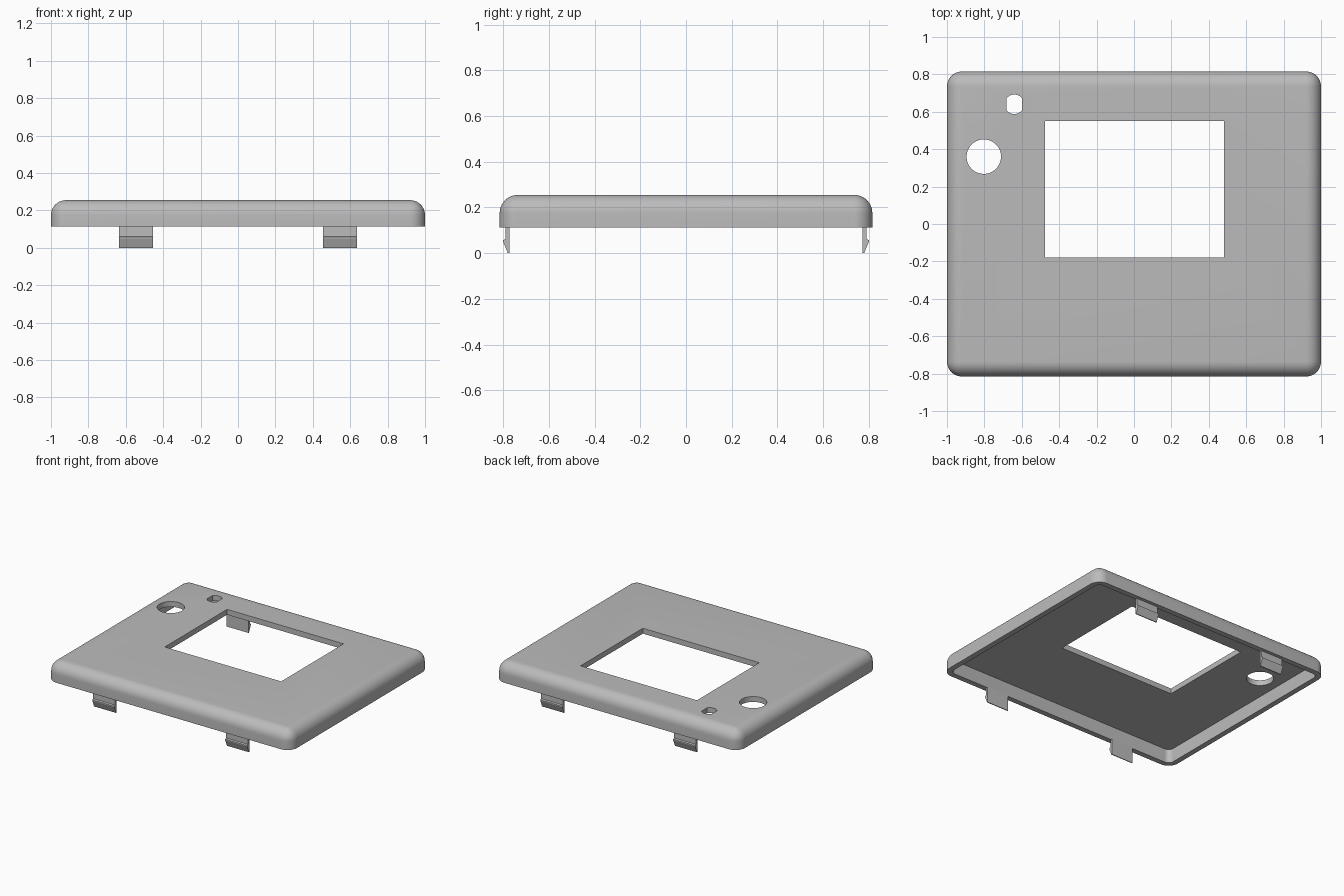
import bpy, bmesh
from mathutils import Matrix, Vector

if "Cube" in bpy.data.objects:
    bpy.data.objects.remove(bpy.data.objects["Cube"], do_unlink=True)

grey = bpy.data.materials.new("plain grey")
grey.use_nodes = True
COLOUR = (0.5, 0.5, 0.5, 1)
grey.diffuse_color = COLOUR
grey.node_tree.nodes["Principled BSDF"].inputs["Base Color"].default_value = COLOUR


def add_object(name, bm):
    bmesh.ops.recalc_face_normals(bm, faces=bm.faces)
    mesh = bpy.data.meshes.new(name)
    bm.to_mesh(mesh)
    bm.free()
    mesh.materials.append(grey)
    ob = bpy.data.objects.new(name, mesh)
    bpy.context.collection.objects.link(ob)
    return ob


def box(name, low, high, radius=0, keep=None, segments=10):
    """Box between two corners; edges passing the keep test are rounded."""
    low, high = Vector(low), Vector(high)
    bm = bmesh.new()
    bmesh.ops.create_cube(bm, size=1, matrix=Matrix.LocRotScale(
        (low + high) / 2, None, high - low))
    if radius:
        edges = [e for e in bm.edges if keep(*e.verts)]
        bmesh.ops.bevel(bm, geom=edges, offset=radius, segments=segments,
                        profile=0.5, affect='EDGES')
    return add_object(name, bm)


def cylinder(name, x, y, radius):
    bm = bmesh.new()
    bmesh.ops.create_cone(bm, cap_ends=True, segments=64, radius1=radius,
                          radius2=radius, depth=0.4,
                          matrix=Matrix.Translation((x, y, 0.3)))
    return add_object(name, bm)


def combine(target, tool, operation='DIFFERENCE'):
    """Apply a boolean and discard the helper."""
    mod = target.modifiers.new("cut", 'BOOLEAN')
    mod.operation, mod.object, mod.solver = operation, tool, 'EXACT'
    bpy.ops.object.select_all(action='DESELECT')
    target.select_set(True)
    bpy.context.view_layer.objects.active = target
    bpy.ops.object.modifier_apply(modifier=mod.name)
    bpy.data.objects.remove(tool, do_unlink=True)


# Cover shell: rounded on top and at the corners, open below
RIM, TOP, WALL = 0.113, 0.255, 0.04
W, D = 1.0, 0.815
cover = box("cover", (-W, -D, RIM), (W, D, TOP), 0.08,
            lambda a, b: max(a.co.z, b.co.z) > 0.2)
hollow = box("hollow", (WALL - W, WALL - D, -0.1), (W - WALL, D - WALL, TOP - WALL),
             0.04, lambda a, b: abs(a.co.z - b.co.z) > 0.1)
combine(cover, hollow)

# Openings: display window, round hole, flat-sided hole
combine(cover, box("window", (-0.475, -0.18, 0.1), (0.48, 0.55, 0.5)))
combine(cover, cylinder("round_hole", -0.803, 0.36, 0.092))
slot = cylinder("slot", -0.64, 0.64, 0.052)
combine(slot, box("slot_flats", (-0.681, 0.5, 0), (-0.599, 0.8, 0.6)), 'INTERSECT')
combine(cover, slot)
bpy.ops.object.select_all(action='DESELECT')
cover.select_set(True)
bpy.context.view_layer.objects.active = cover
bpy.ops.object.shade_smooth_by_angle(angle=0.6)

# Snap clips: hooked profile under the front and back walls
PROFILE = [(0.773, 0.12), (0.773, 0), (0.779, 0), (0.8, 0.05),
           (0.8, 0.057), (0.79, 0.062), (0.79, 0.12)]
for y_side, y_name in ((-1, "front"), (1, "back")):
    for x_side, x_name in ((-1, "right"), (1, "left")):
        bm = bmesh.new()
        start = x_side * 0.545 - 0.09
        face = bm.faces.new([bm.verts.new((start, y_side * y, z)) for y, z in PROFILE])
        side = bmesh.ops.extrude_face_region(bm, geom=[face])["geom"]
        bmesh.ops.translate(bm, vec=(0.18, 0, 0),
                            verts=[v for v in side if isinstance(v, bmesh.types.BMVert)])
        add_object(f"{y_name}_{x_name}_clip", bm)
